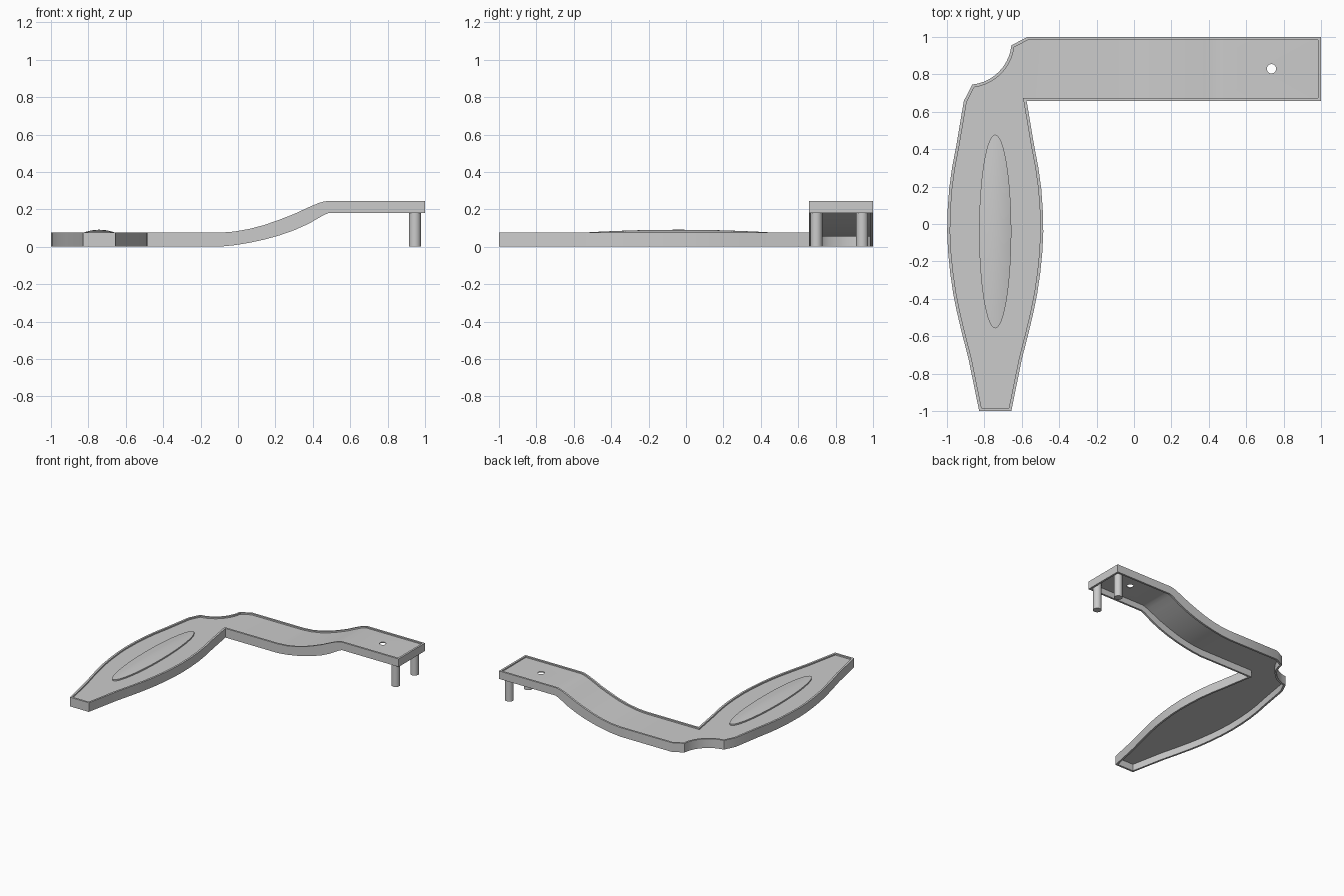
import bpy, bmesh, math
from mathutils import Vector

if "Cube" in bpy.data.objects:
    bpy.data.objects.remove(bpy.data.objects["Cube"])

AX = -0.742          # handle centre line
RIM = 0.016          # rim width
PLATE_TOP, PLATE_BOTTOM = 0.85, 0.74   # plate position inside wall height (0..1)

# Side profile of the arm: x, bottom z, top z
PROFILE = [(-0.10, 0.0, 0.075), (-0.02, 0.008, 0.081), (0.06, 0.021, 0.095),
           (0.14, 0.038, 0.116), (0.22, 0.060, 0.144), (0.30, 0.088, 0.175),
           (0.38, 0.124, 0.212), (0.43, 0.153, 0.233), (0.46, 0.170, 0.242),
           (0.485, 0.180, 0.245), (1.0, 0.180, 0.245)]


def wall_range(x):
    if x <= PROFILE[0][0]:
        return PROFILE[0][1:]
    for a, b in zip(PROFILE, PROFILE[1:]):
        if x <= b[0]:
            t = (x - a[0]) / (b[0] - a[0])
            return a[1] + t * (b[1] - a[1]), a[2] + t * (b[2] - a[2])
    return PROFILE[-1][1:]


def make_object(name, bm):
    bmesh.ops.recalc_face_normals(bm, faces=bm.faces[:])
    me = bpy.data.meshes.new(name)
    bm.to_mesh(me)
    bm.free()
    ob = bpy.data.objects.new(name, me)
    bpy.context.collection.objects.link(ob)
    return ob


def smooth(ob):
    bpy.ops.object.select_all(action='DESELECT')
    bpy.context.view_layer.objects.active = ob
    ob.select_set(True)
    bpy.ops.object.shade_smooth_by_angle(angle=math.radians(30))


def cylinder(name, x, y, z0, z1, r):
    bpy.ops.mesh.primitive_cylinder_add(vertices=32, radius=r, depth=z1 - z0,
                                        location=(x, y, (z0 + z1) / 2))
    ob = bpy.context.object
    ob.name = name
    return ob


# Outline: handle half widths, arm rectangle, scooped outer corner
widths = [(-1, .086), (-.72, .143), (-.58, .179), (-.47, .205), (-.37, .225), (-.26, .241),
          (-.15, .252), (-.04, .257), (.08, .254), (.19, .246), (.30, .231),
          (.42, .208), (.657, .168)]
outline = [(AX + w, y) for y, w in widths]
outline += [(1, .657), (1, 1), (-.57, 1)]
for i in range(11):
    a = math.radians(-6 - 78 * i / 10)
    outline.append((-.89 + .236 * math.cos(a), .98 + .236 * math.sin(a)))
outline += [(AX - w, y) for y, w in reversed(widths)]

# Bracket body: prism with a recess on both sides, then bent along the profile
bm = bmesh.new()
base = bm.faces.new([bm.verts.new((x, y, 0)) for x, y in outline])
ext = bmesh.ops.extrude_face_region(bm, geom=[base], use_keep_orig=True)
bmesh.ops.translate(bm, vec=(0, 0, 1), verts=[v for v in ext['geom'] if isinstance(v, bmesh.types.BMVert)])
bmesh.ops.recalc_face_normals(bm, faces=bm.faces[:])
caps = [f for f in bm.faces if abs(f.normal.z) > .9]
for cap in caps:
    level = PLATE_TOP if cap.calc_center_median().z > .5 else PLATE_BOTTOM
    bmesh.ops.inset_region(bm, faces=[cap], thickness=RIM, use_even_offset=True)
    ext = bmesh.ops.extrude_discrete_faces(bm, faces=[cap])
    for v in ext['faces'][0].verts:
        v.co.z = level
for x, _, _ in PROFILE[:-1]:
    bmesh.ops.bisect_plane(bm, geom=bm.verts[:] + bm.edges[:] + bm.faces[:],
                           plane_co=Vector((x, 0, 0)), plane_no=Vector((1, 0, 0)))
for v in bm.verts:
    lo, hi = wall_range(v.co.x)
    v.co.z = lo + v.co.z * (hi - lo)
body = make_object("bracket_body", bm)

# Screw hole near the arm end
cutter = cylinder("hole_cutter", .735, .83, .1, .4, .025)
cutter.hide_render = True
mod = body.modifiers.new("hole", 'BOOLEAN')
mod.object = cutter
mod.operation = 'DIFFERENCE'
mod.solver = 'EXACT'
bpy.context.view_layer.objects.active = body
bpy.ops.object.modifier_apply(modifier=mod.name)
bpy.data.objects.remove(cutter)
smooth(body)

# Long raised grip pad: low elliptical wall with a domed cap
bm = bmesh.new()
N = 64
rings = []
for r, z in [(1, .06)] + [(r, .075 + .016 * (1 - r * r)) for r in (1, .85, .65, .45, .25)]:
    rings.append([bm.verts.new((AX + .086 * r * math.cos(2 * math.pi * i / N),
                                -.04 + .518 * r * math.sin(2 * math.pi * i / N), z))
                  for i in range(N)])
for a, b in zip(rings, rings[1:]):
    for i in range(N):
        j = (i + 1) % N
        bm.faces.new((a[i], a[j], b[j], b[i]))
tip = bm.verts.new((AX, -.04, .091))
for i in range(N):
    bm.faces.new((rings[-1][i], rings[-1][(i + 1) % N], tip))
bm.faces.new(rings[0][::-1])
smooth(make_object("grip_pad", bm))

# Two support posts under the arm end
for i, y in enumerate((.697, .942)):
    smooth(cylinder(f"support_post_{i + 1}", .946, y, 0, .23, .032))
